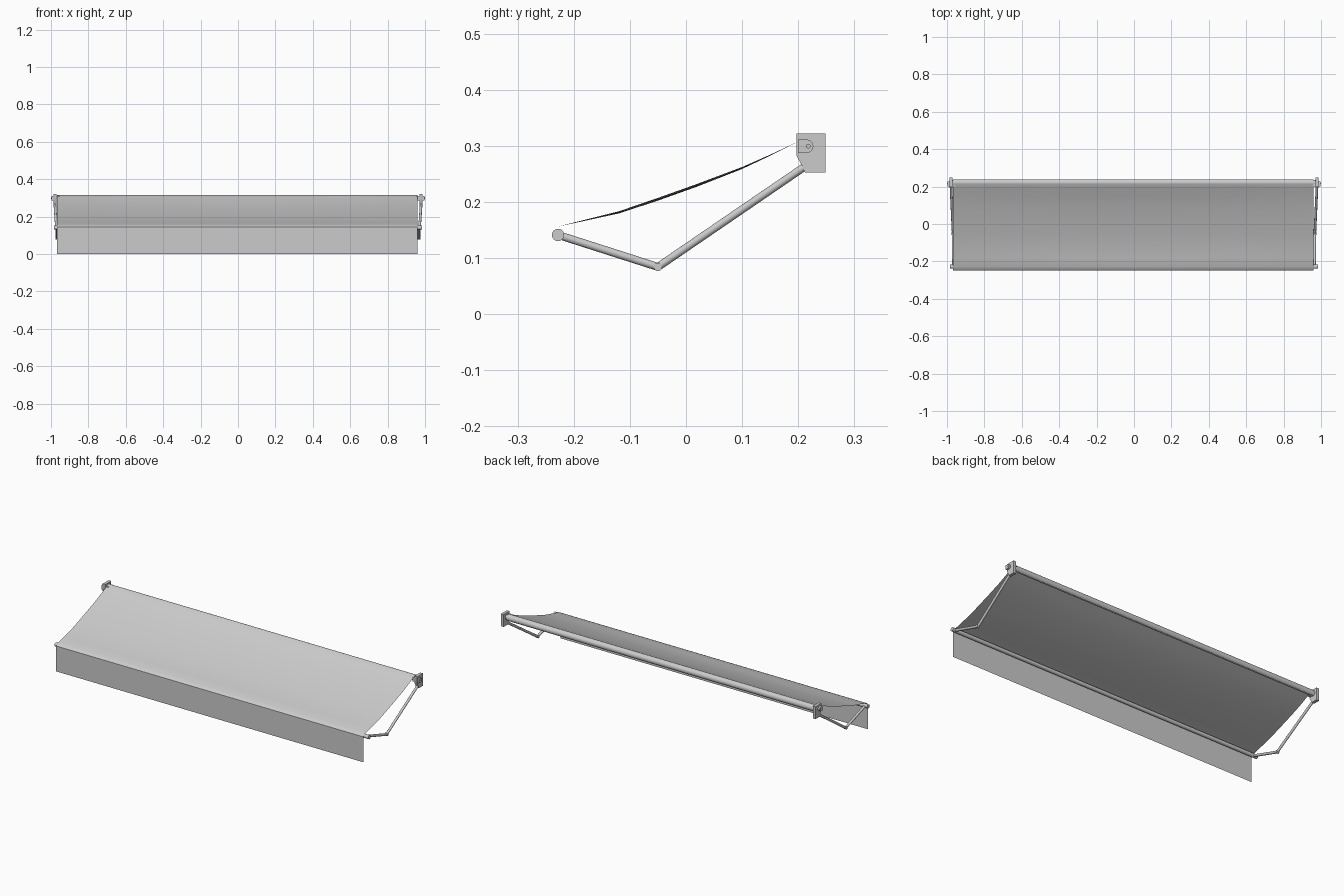
import bpy, bmesh, math
from mathutils import Vector

if "Cube" in bpy.data.objects:
    bpy.data.objects.remove(bpy.data.objects["Cube"])


def finish(bm, name, smooth=True):
    bmesh.ops.remove_doubles(bm, verts=bm.verts, dist=1e-6)
    me = bpy.data.meshes.new(name)
    bm.to_mesh(me)
    bm.free()
    ob = bpy.data.objects.new(name, me)
    bpy.context.collection.objects.link(ob)
    if smooth:
        bpy.ops.object.select_all(action='DESELECT')
        ob.select_set(True)
        bpy.context.view_layer.objects.active = ob
        bpy.ops.object.shade_smooth_by_angle(angle=math.radians(35))
    return ob


def rod(name, a, b, r, sides=24):
    a, b = Vector(a), Vector(b)
    bm = bmesh.new()
    bmesh.ops.create_cone(bm, cap_ends=True, segments=sides, radius1=r, radius2=r,
                          depth=(b - a).length)
    ob = finish(bm, name)
    ob.location = (a + b) / 2
    ob.rotation_mode = 'QUATERNION'
    ob.rotation_quaternion = (b - a).to_track_quat('Z', 'Y')
    return ob


def plate(name, profile, x0, x1):
    bm = bmesh.new()
    f = bm.faces.new([bm.verts.new((x0, y, z)) for y, z in profile])
    ext = bmesh.ops.extrude_face_region(bm, geom=[f])
    vs = [g for g in ext['geom'] if isinstance(g, bmesh.types.BMVert)]
    bmesh.ops.translate(bm, verts=vs, vec=(x1 - x0, 0, 0))
    bmesh.ops.recalc_face_normals(bm, faces=bm.faces)
    return finish(bm, name)


def arc(cy, cz, r, a0, a1, n):
    return [(cy + r * math.cos(math.radians(a0 + (a1 - a0) * i / n)),
             cz + r * math.sin(math.radians(a0 + (a1 - a0) * i / n))) for i in range(n + 1)]


def sheet(name, profile, x0, x1, n=1, sag=0.0):
    bm = bmesh.new()
    rows = []
    for i in range(n + 1):
        t = i / n
        row = []
        for y, z in profile:
            s = max(0, (0.19 - y) * (y + 0.22)) / 0.042
            row.append(bm.verts.new((x0 + (x1 - x0) * t, y, z - sag * s * 4 * t * (1 - t))))
        rows.append(row)
    for p, q in zip(rows, rows[1:]):
        for j in range(len(profile) - 1):
            bm.faces.new((p[j], q[j], q[j + 1], p[j + 1]))
    return finish(bm, name)


# Fabric canopy, wrapped over the roller at the back
canopy = [(-0.248, 0.144), (-0.239, 0.151), (-0.228, 0.156), (-0.18, 0.168), (-0.12, 0.183),
          (-0.05, 0.207), (0.02, 0.232), (0.10, 0.262), (0.15, 0.284), (0.195, 0.305)]
sheet("canopy_fabric", canopy + arc(0.221, 0.298, 0.018, 112, -60, 12), -0.968, 0.96, 10, 0.005)

# Hanging front valance
sheet("front_valance", [(-0.248, 0.0), (-0.248, 0.144)], -0.968, 0.96)

# Roller tube and front bar
rod("roller_tube", (-0.97, 0.221, 0.298), (0.97, 0.221, 0.298), 0.013)
rod("front_bar", (-0.985, -0.228, 0.141), (0.985, -0.228, 0.141), 0.011)

for side, s in (("left", -1), ("right", 1)):
    # Wall bracket with its D-shaped roller holder and pin
    plate(side + "_bracket", [(0.197, 0.322), (0.249, 0.322), (0.249, 0.252),
                              (0.212, 0.252), (0.206, 0.266), (0.197, 0.282)],
          s * 0.970, s * 0.987)
    plate(side + "_roller_holder",
          [(0.20, 0.311), (0.20, 0.287)] + arc(0.215, 0.299, 0.012, -90, 90, 10),
          s * 0.955, s * 0.997)
    rod(side + "_pin", (s * 0.95, 0.218, 0.299), (s * 1.0, 0.218, 0.299), 0.004, 16)
    # Folding arm with elbow joint
    top, elbow, tip = (s * 0.979, 0.212, 0.263), (s * 0.967, -0.05, 0.084), (s * 0.965, -0.228, 0.141)
    rod(side + "_upper_arm", top, elbow, 0.007, 16)
    rod(side + "_lower_arm", elbow, tip, 0.007, 16)
    rod(side + "_elbow", (s * 0.959, -0.05, 0.084), (s * 0.975, -0.05, 0.084), 0.0075, 16)
